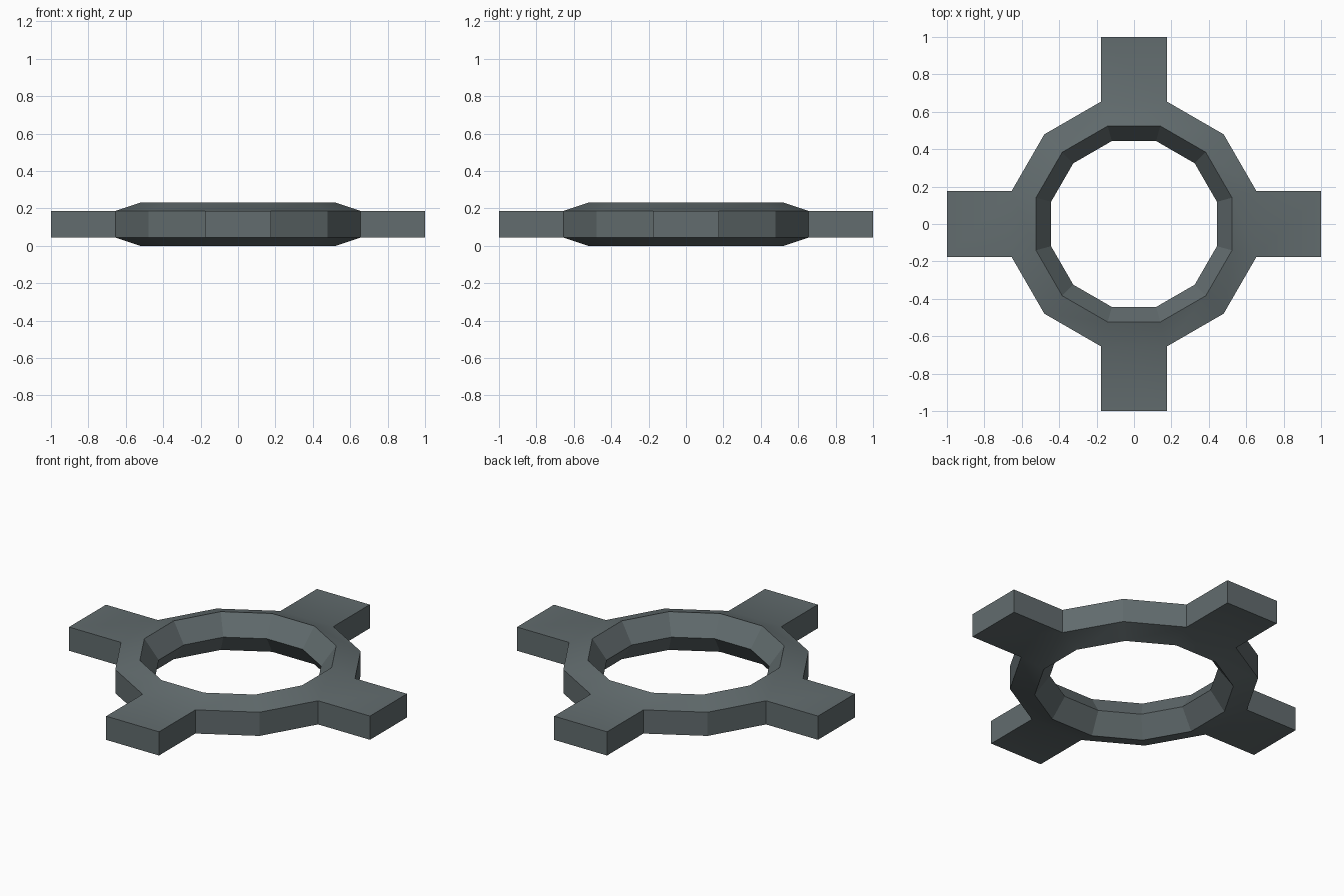
import bpy, bmesh, math

if "Cube" in bpy.data.objects:
    bpy.data.objects.remove(bpy.data.objects["Cube"])

SIDES, PROFILE = 12, 5
RING_R, TUBE_R = 0.58, 0.121
MID_Z = TUBE_R * math.sin(math.radians(72))

mat = bpy.data.materials.new("dark slate grey")
mat.diffuse_color = (0.122, 0.150, 0.156, 1)
mat.use_nodes = True
mat.node_tree.nodes["Principled BSDF"].inputs["Base Color"].default_value = mat.diffuse_color

bm = bmesh.new()

# Twelve-sided ring with a pentagonal section, flat side outwards
rings = []
for i in range(SIDES):
    a = math.radians(15 + 360 / SIDES * i)
    loop = []
    for j in range(PROFILE):
        t = math.radians(36 + 72 * j)
        r = RING_R + TUBE_R * math.cos(t)
        loop.append(bm.verts.new((r * math.cos(a), r * math.sin(a),
                                  MID_Z + TUBE_R * math.sin(t))))
    rings.append(loop)

outer = []
for i in range(SIDES):
    p, q = rings[i], rings[(i + 1) % SIDES]
    for j in range(PROFILE):
        k = (j + 1) % PROFILE
        f = bm.faces.new((p[j], p[k], q[k], q[j]))
        if j == PROFILE - 1:
            outer.append(f)
bmesh.ops.recalc_face_normals(bm, faces=bm.faces)

# Four arms extruded from the outer faces that look along x and y
for f in outer:
    n = f.normal.copy()
    if max(abs(n.x), abs(n.y)) > 0.99:
        reach = 1.0 - f.calc_center_median().dot(n)
        ext = bmesh.ops.extrude_discrete_faces(bm, faces=[f])["faces"][0]
        bmesh.ops.translate(bm, verts=ext.verts, vec=n * reach)

# Smooth only the shallow edges
bmesh.ops.recalc_face_normals(bm, faces=bm.faces)
bm.normal_update()
for f in bm.faces:
    f.smooth = True
for e in bm.edges:
    e.smooth = e.calc_face_angle(math.pi) < math.radians(20)

mesh = bpy.data.meshes.new("ring_with_arms")
bm.to_mesh(mesh)
bm.free()
mesh.materials.append(mat)
bpy.context.collection.objects.link(bpy.data.objects.new("ring_with_arms", mesh))
